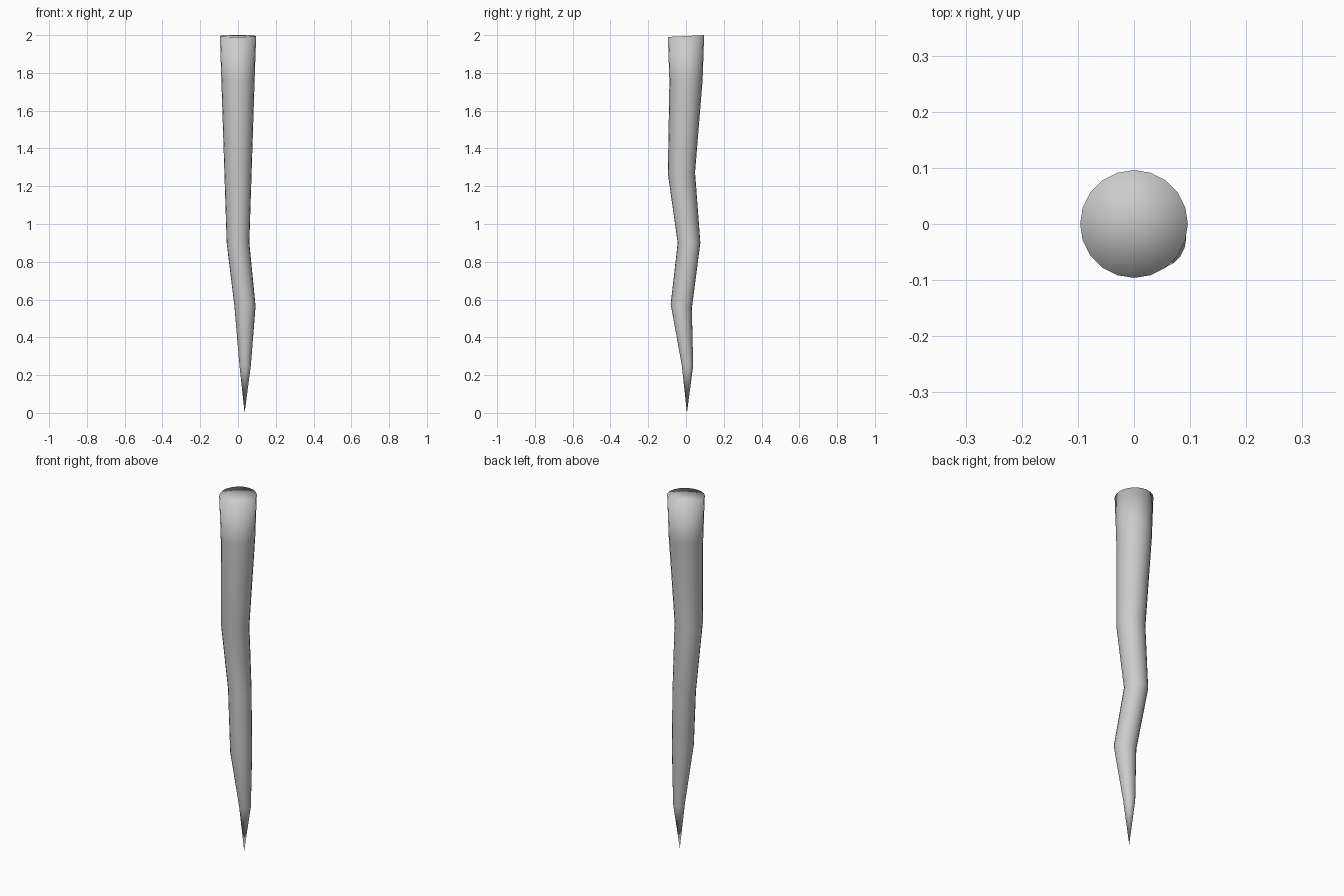
import bpy, bmesh
from math import sin, cos, pi

if "Cube" in bpy.data.objects:
    bpy.data.objects.remove(bpy.data.objects["Cube"])

SIDES = 20
# z, centre x, centre y, radius, tilt (rise of z per unit of y)
RINGS = [
    (1.995, 0.0, 0.0, 0.096, 0.05),
    (1.76, 0.0, 0.0, 0.088, 0.03),
    (1.27, 0.0, -0.024, 0.072, 0.05),
    (0.90, 0.0, 0.016, 0.060, 0.0),
    (0.565, 0.037, -0.025, 0.056, -0.2),
    (0.25, 0.038, 0.008, 0.030, 0.0),
]

bm = bmesh.new()


def ring(z, cx, cy, r, tilt):
    verts = []
    for i in range(SIDES):
        a = 2 * pi * i / SIDES
        y = r * sin(a)
        verts.append(bm.verts.new((cx + r * cos(a), cy + y, z + tilt * y)))
    return verts


def fan(loop, tip):
    for i in range(SIDES):
        bm.faces.new((loop[i], loop[(i + 1) % SIDES], tip))


# bent, tapering shaft
loops = [ring(*r) for r in RINGS]
for a, b in zip(loops, loops[1:]):
    for i in range(SIDES):
        j = (i + 1) % SIDES
        bm.faces.new((a[i], b[i], b[j], a[j]))

# flat butt end and pointed tip
fan(loops[0], bm.verts.new((0, 0, 1.995)))
fan(loops[-1], bm.verts.new((0.035, 0.005, 0)))

bmesh.ops.recalc_face_normals(bm, faces=bm.faces)
for f in bm.faces:
    f.smooth = True
mesh = bpy.data.meshes.new("bent_spike")
bm.to_mesh(mesh)
bm.free()
bpy.context.collection.objects.link(bpy.data.objects.new("bent_spike", mesh))
